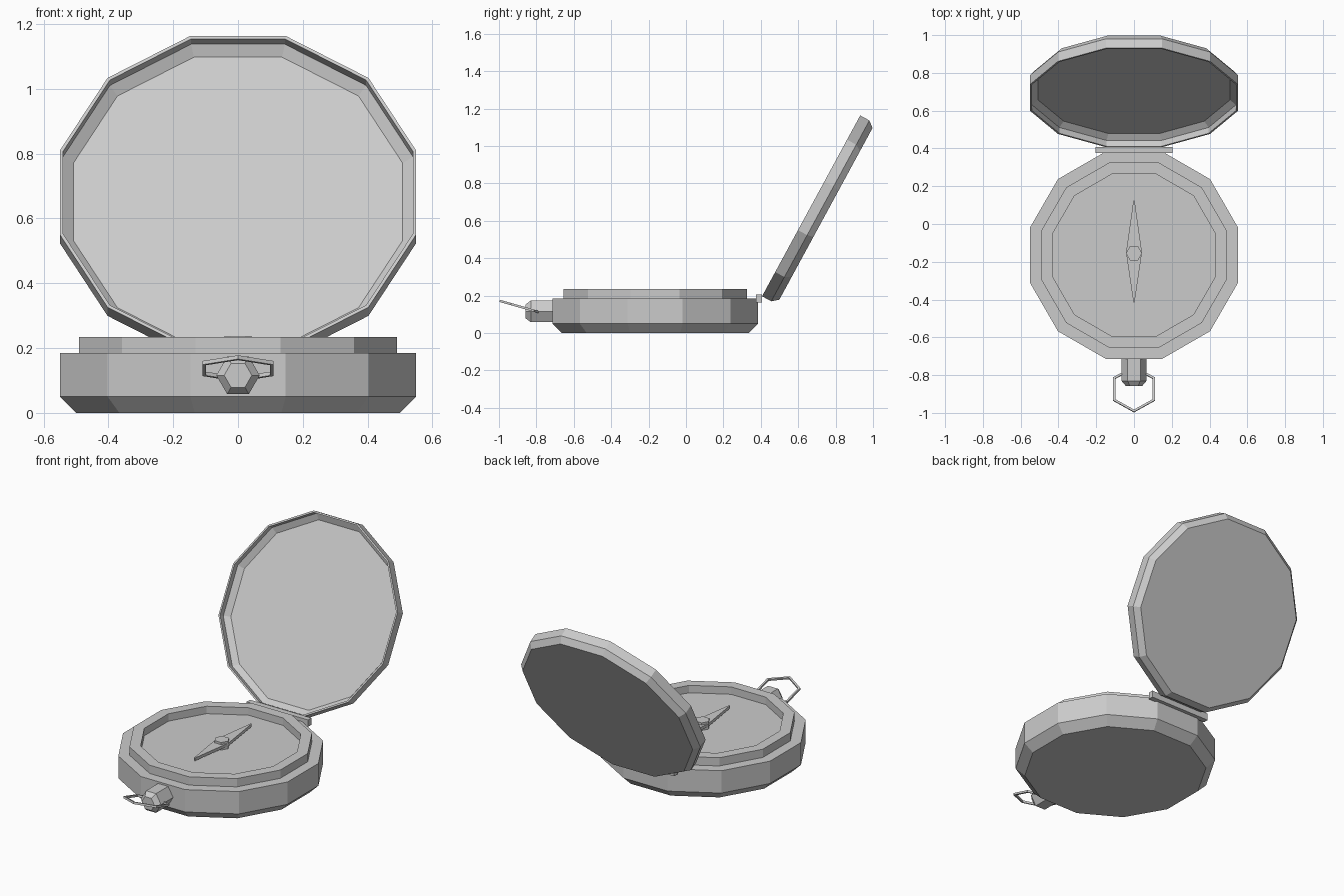
import bpy
import bmesh
from math import cos, sin, pi, radians

old = bpy.data.objects.get("Cube")
if old:
    bpy.data.objects.remove(old, do_unlink=True)

GREY = (0.6, 0.6, 0.6, 1.0)
metal = bpy.data.materials.new("plain_grey")
metal.use_nodes = True
metal.diffuse_color = GREY
bsdf = next(n for n in metal.node_tree.nodes if n.type == "BSDF_PRINCIPLED")
bsdf.inputs["Base Color"].default_value = GREY


def finish(name, bm, location, tilt=0.0):
    """Turn a bmesh into a flat-shaded object tilted about x."""
    bmesh.ops.recalc_face_normals(bm, faces=bm.faces)
    mesh = bpy.data.meshes.new(name)
    bm.to_mesh(mesh)
    bm.free()
    mesh.materials.append(metal)
    obj = bpy.data.objects.new(name, mesh)
    obj.location = location
    obj.rotation_euler.x = tilt
    bpy.context.collection.objects.link(obj)
    return obj


def lathe(name, profile, sides, location, tilt=0.0, flat_side=True, loop=False):
    """Sweep (apothem, height) points round a regular polygon.
    Open profiles are capped; looped ones make a band."""
    bm = bmesh.new()
    phase = pi / sides if flat_side else 0.0
    rings = []
    for apothem, z in profile:
        r = apothem / cos(pi / sides)
        angles = [phase + 2 * pi * i / sides for i in range(sides)]
        rings.append([bm.verts.new((r * cos(a), r * sin(a), z)) for a in angles])
    pairs = list(zip(rings, rings[1:]))
    if loop:
        pairs.append((rings[-1], rings[0]))
    else:
        bm.faces.new(rings[0])
        bm.faces.new(rings[-1])
    for lower, upper in pairs:
        for i in range(sides):
            j = (i + 1) % sides
            bm.faces.new((lower[i], lower[j], upper[j], upper[i]))
    return finish(name, bm, location, tilt)


CENTRE_Y = -0.165

# Case with chamfered bottom, raised rim and sunken dial
lathe("case", [(0.50, 0), (0.55, 0.05), (0.55, 0.185), (0.49, 0.185),
               (0.49, 0.235), (0.43, 0.235), (0.43, 0.19)],
      12, (0, CENTRE_Y, 0))

# Open lid: hollow inside, chamfered outside
lathe("lid", [(0.522, -0.09), (0.55, -0.056), (0.55, 0), (0.54, 0),
              (0.54, -0.035), (0.508, -0.06)],
      12, (0, 0.669, 0.68), radians(61.5))

# Hub in the middle of the dial
lathe("needle_hub", [(0.037, 0.19), (0.037, 0.236)], 6,
      (0, CENTRE_Y + 0.01, 0), flat_side=False)

# Diamond needle with blunt tips
bm = bmesh.new()
outline = [(0.003, 0.275), (0.042, 0), (0.003, -0.265)]
outline += [(-x, y) for x, y in reversed(outline)]
face = bm.faces.new([bm.verts.new((x, y, 0)) for x, y in outline])
new = bmesh.ops.extrude_face_region(bm, geom=[face])["geom"]
bmesh.ops.translate(bm, vec=(0, 0, 0.018),
                    verts=[v for v in new if isinstance(v, bmesh.types.BMVert)])
finish("needle", bm, (0, CENTRE_Y + 0.015, 0.205))

# Hinge bar
bm = bmesh.new()
bmesh.ops.create_cube(bm, size=1)
bmesh.ops.scale(bm, vec=(0.41, 0.032, 0.042), verts=bm.verts)
finish("hinge", bm, (0, 0.391, 0.184))

# Six-sided knob at the front with a tapered end
lathe("front_knob", [(0.058, 0), (0.058, 0.12), (0.037, 0.148)], 6,
      (0, -0.71, 0.116), radians(90), flat_side=False)

# Tilted hanging loop through the knob
lathe("hanging_loop", [(0.11, -0.006), (0.11, 0.006), (0.099, 0.006), (0.099, -0.006)],
      6, (0, -0.874, 0.137), radians(-16), loop=True)
